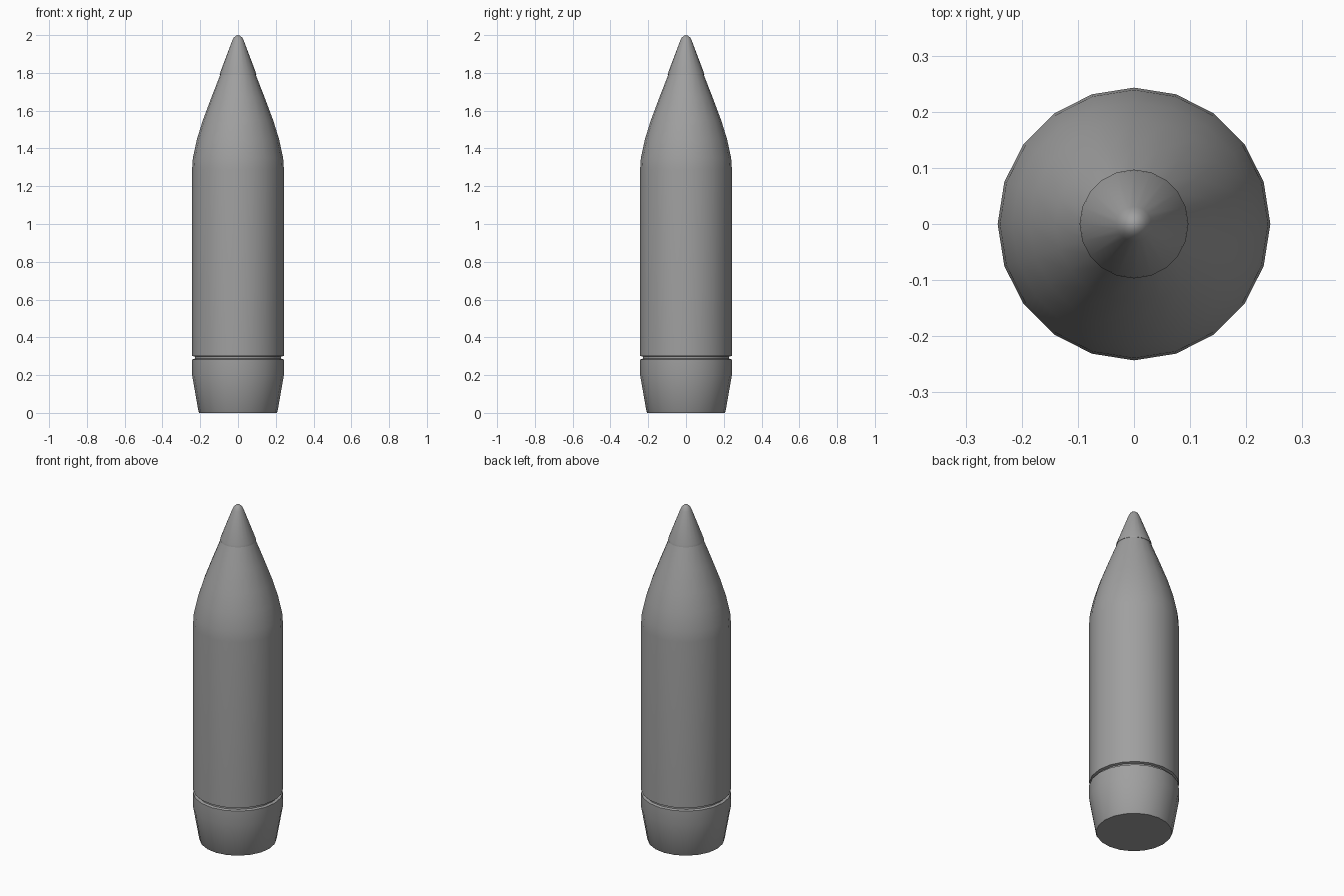
import bpy, bmesh
from math import cos, sin, pi, radians

SIDES = 20

cube = bpy.data.objects.get("Cube")
if cube:
    bpy.data.objects.remove(cube)

grey = bpy.data.materials.new("metal grey")
grey.use_nodes = True
colour = (0.35, 0.35, 0.35, 1)
grey.diffuse_color = colour
grey.node_tree.nodes["Principled BSDF"].inputs["Base Color"].default_value = colour


def lathe(name, profile, sharp_angle):
    """Turn a (radius, height) profile around z; open ends are capped."""
    bm = bmesh.new()
    rings = []
    for r, z in profile:
        count = SIDES if r > 0 else 1
        rings.append([bm.verts.new((r * cos(2 * pi * i / SIDES), r * sin(2 * pi * i / SIDES), z))
                      for i in range(count)])
    for low, high in zip(rings, rings[1:]):
        for i in range(SIDES):
            j = (i + 1) % SIDES
            if len(high) == 1:
                bm.faces.new((low[i], low[j], high[0]))
            else:
                bm.faces.new((low[i], low[j], high[j], high[i]))
    bm.faces.new(rings[0][::-1])
    if len(rings[-1]) > 1:
        bm.faces.new(rings[-1])
    mesh = bpy.data.meshes.new(name)
    bm.to_mesh(mesh)
    bm.free()
    mesh.materials.append(grey)
    obj = bpy.data.objects.new(name, mesh)
    bpy.context.collection.objects.link(obj)
    bpy.ops.object.select_all(action="DESELECT")
    obj.select_set(True)
    bpy.context.view_layer.objects.active = obj
    bpy.ops.object.shade_smooth_by_angle(angle=radians(sharp_angle))
    return obj


# Tapered base, recessed groove, straight body and curved shoulder
lathe("shell_body", [
    (0.205, 0), (0.209, 0.006), (0.243, 0.2), (0.243, 0.283),
    (0.228, 0.287), (0.228, 0.298), (0.243, 0.302),
    (0.243, 1.29), (0.239, 1.35), (0.217, 1.45), (0.186, 1.55),
    (0.141, 1.67), (0.094, 1.79)], 35)

# Separate pointed cap with a rounded end
lathe("nose_tip", [
    (0.097, 1.788), (0.095, 1.8), (0.031, 1.97),
    (0.022, 1.987), (0.012, 1.996), (0, 2.0)], 40)
